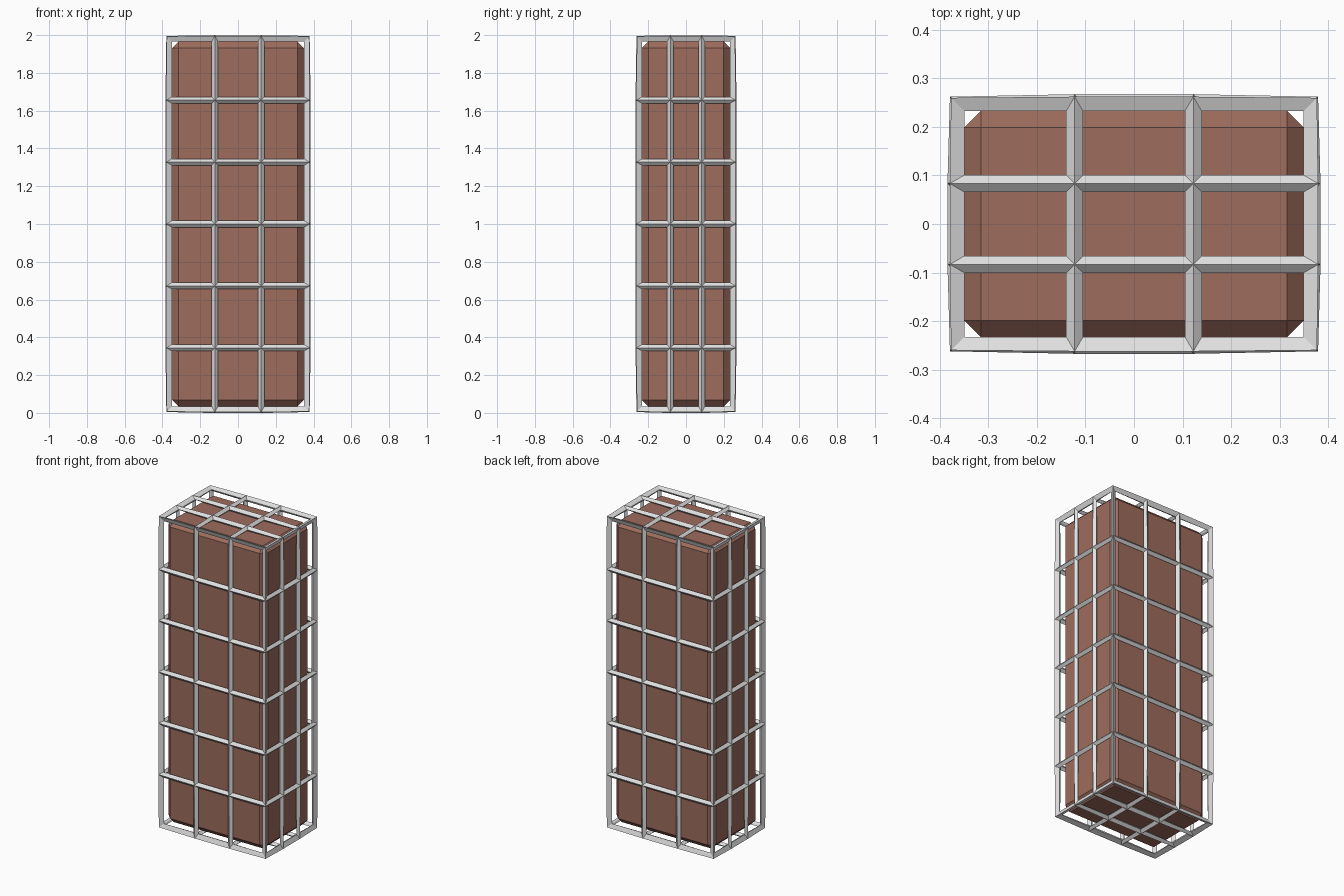
import bpy, bmesh
from mathutils import Vector

if "Cube" in bpy.data.objects:
    bpy.data.objects.remove(bpy.data.objects["Cube"])

CENTRE_Z = 1.0


def material(name, rgb):
    m = bpy.data.materials.new(name)
    m.diffuse_color = (*rgb, 1.0)
    m.use_nodes = True
    m.node_tree.nodes["Principled BSDF"].inputs["Base Color"].default_value = m.diffuse_color
    return m


def box(name, half, mat, cuts=(1, 1, 1)):
    """Box of the given half sizes, sliced into cuts[i] cells along each axis."""
    bm = bmesh.new()
    bmesh.ops.create_cube(bm, size=2.0)
    bmesh.ops.scale(bm, vec=half, verts=bm.verts)
    for axis in range(3):
        normal = Vector((0, 0, 0))
        normal[axis] = 1
        for i in range(1, cuts[axis]):
            point = normal * half[axis] * (2 * i / cuts[axis] - 1)
            bmesh.ops.bisect_plane(bm, geom=bm.verts[:] + bm.edges[:] + bm.faces[:],
                                   plane_co=point, plane_no=normal)
    bmesh.ops.recalc_face_normals(bm, faces=bm.faces)
    mesh = bpy.data.meshes.new(name)
    bm.to_mesh(mesh)
    bm.free()
    mesh.materials.append(mat)
    obj = bpy.data.objects.new(name, mesh)
    obj.location.z = CENTRE_Z
    bpy.context.collection.objects.link(obj)
    return obj


grey = material("light grey metal", (0.75, 0.75, 0.75))
brown = material("red brown", (0.34, 0.15, 0.11))

# Cage: gridded box turned into diamond-section bars
cage = box("wire_cage", (0.367, 0.25, 0.983), grey, cuts=(3, 3, 6))
wire = cage.modifiers.new("bars", 'WIREFRAME')
wire.thickness = 0.035
wire.offset = 0.0
wire.use_even_offset = True
wire.use_replace = True

# Solid chamfered block inside the cage
core = box("inner_block", (0.35, 0.234, 0.966), brown)
bevel = core.modifiers.new("chamfer", 'BEVEL')
bevel.width = 0.035
bevel.segments = 1
